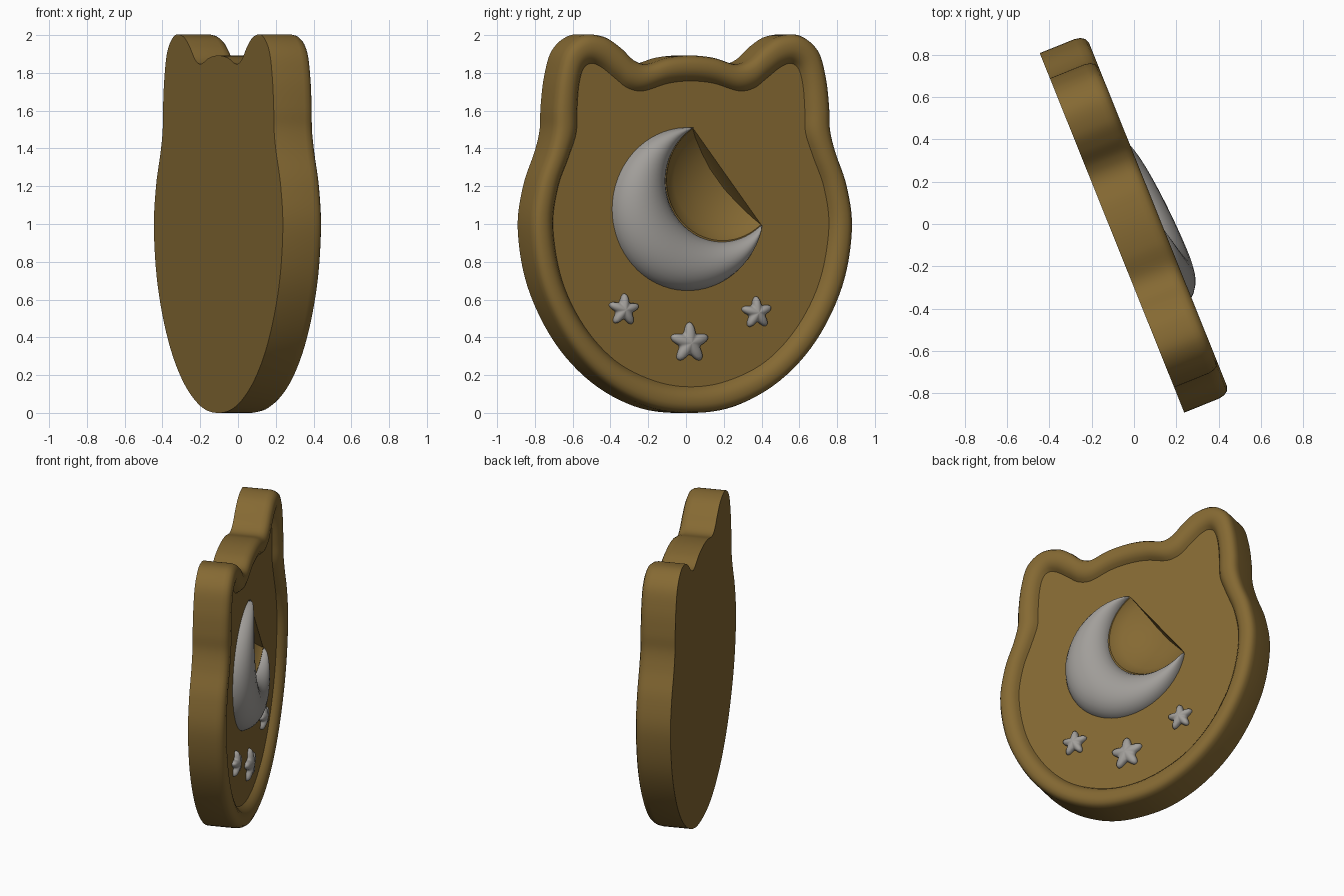
import bpy, bmesh, math
from mathutils import Vector

if "Cube" in bpy.data.objects:
    bpy.data.objects.remove(bpy.data.objects["Cube"])

TURN = math.radians(21.9)
C, S = math.cos(TURN), math.sin(TURN)


def place(u, z, w):
    """Plaque space (u sideways, z up, w out of the face) to world space."""
    return Vector((-S * u + C * w, C * u + S * w, z))


def material(name, colour):
    m = bpy.data.materials.new(name)
    m.diffuse_color = (*colour, 1)
    m.use_nodes = True
    m.node_tree.nodes["Principled BSDF"].inputs["Base Color"].default_value = m.diffuse_color
    return m


BROWN = material("warm brown", (0.235, 0.142, 0.033))
GREY = material("soft grey", (0.36, 0.345, 0.325))


def loft(name, rings, mat, angle=35):
    """Skin closed rings of (u, z, w) points and cap both ends."""
    bm = bmesh.new()
    rows = [[bm.verts.new(place(*p)) for p in ring] for ring in rings]
    n = len(rows[0])
    for a, b in zip(rows, rows[1:]):
        for i in range(n):
            j = (i + 1) % n
            bm.faces.new((a[i], a[j], b[j], b[i]))
    bm.faces.new(rows[0][::-1])
    bm.faces.new(rows[-1])
    bmesh.ops.remove_doubles(bm, verts=bm.verts[:], dist=0.0002)
    bmesh.ops.recalc_face_normals(bm, faces=bm.faces[:])
    me = bpy.data.meshes.new(name)
    bm.to_mesh(me)
    bm.free()
    ob = bpy.data.objects.new(name, me)
    bpy.context.collection.objects.link(ob)
    me.materials.append(mat)
    smooth(ob, angle)
    return ob


def smooth(ob, angle):
    bpy.ops.object.select_all(action='DESELECT')
    bpy.context.view_layer.objects.active = ob
    ob.select_set(True)
    bpy.ops.object.shade_smooth_by_angle(angle=math.radians(angle))


def mirrored_curve(half, steps=6):
    """Smooth closed outline through half a profile and its mirror image."""
    pts = half + [(-x, z) for x, z in half[-2:0:-1]]
    pts = [Vector(p) for p in pts]
    n, out = len(pts), []
    for i in range(n):
        a, b, c, d = (pts[(i + k) % n] for k in (-1, 0, 1, 2))
        for s in range(steps):
            t = s / steps
            out.append(0.5 * (2 * b + (c - a) * t + (2 * a - 5 * b + 4 * c - d) * t ** 2
                              + (3 * b - a - 3 * c + d) * t ** 3))
    return out


# Eared plaque: outer edge and matching inner edge of the raised rim
outer = mirrored_curve([
    (0, 0), (.25, .035), (.5, .165), (.71, .38), (.86, .67), (.915, .97), (.885, 1.2),
    (.82, 1.38), (.79, 1.5), (.785, 1.62), (.765, 1.78), (.72, 1.92), (.62, 1.998),
    (.5, 1.992), (.41, 1.94), (.33, 1.87), (.25, 1.847), (.13, 1.88), (0, 1.892)])
inner = mirrored_curve([
    (0, .138), (.21, .17), (.43, .275), (.61, .46), (.735, .70), (.787, .98), (.76, 1.19),
    (.70, 1.35), (.655, 1.48), (.65, 1.6), (.64, 1.73), (.615, 1.82), (.57, 1.85),
    (.51, 1.83), (.43, 1.77), (.36, 1.72), (.27, 1.705), (.13, 1.745), (0, 1.757)])
rim = [(0, -.112), (0, .065), (.04, .092), (.14, .112), (.32, .122), (.55, .122),
       (.75, .112), (.9, .092), (1, .07)]
plaque = loft("eared_plaque",
              [[(*o.lerp(i, s), w) for o, i in zip(outer, inner)] for s, w in rim], BROWN)

# Crescent: two arcs that share their tips
TIP_A, TIP_B = Vector((.01, 1.51)), Vector((.402, .995))


def arc(centre, count):
    a, b = TIP_A - centre, TIP_B - centre
    t0 = math.atan2(a.y, a.x)
    t1 = math.atan2(b.y, b.x) % math.tau
    out = []
    for i in range(count + 1):
        f = i / count
        t, r = t0 + (t1 - t0) * f, a.length + (b.length - a.length) * f
        out.append(centre + Vector((math.cos(t), math.sin(t))) * r)
    return out


N = 48
big, small = arc(Vector((-.02, 1.075)), N), arc(Vector((.182, 1.232)), N)

# Hollow between the crescent's tips
focus = Vector((.19, 1.235))
hollow = loft("hollow_cutter",
              [[(*focus.lerp(p, s), w) for p in small]
               for s, w in ((1, .078), (.97, .06), (.8, .02), (.5, -.02), (.2, -.04))], BROWN)
cut = plaque.modifiers.new("hollow", 'BOOLEAN')
cut.operation, cut.solver, cut.object = 'DIFFERENCE', 'EXACT', hollow
bpy.context.view_layer.objects.active = plaque
bpy.ops.object.modifier_apply(modifier="hollow")
bpy.data.objects.remove(hollow)
smooth(plaque, 35)

rings = []
for k, (o, i) in enumerate(zip(big, small)):
    fat = math.sin(math.pi * k / N) ** 0.6 if 0 < k < N else 0
    mid, half = (o + i) / 2, (o - i) / 2
    rings.append([(*(mid + half * math.cos(a)), .08 - .04 * fat + .147 * fat * math.sin(a))
                  for a in (math.tau * j / 24 for j in range(24))])
loft("crescent", rings, GREY, 60)

# Three puffy stars
for name, u, z, size, tilt in (("star_left", -.385, .545, .087, 0.05),
                               ("star_middle", -.01, .37, .11, 0),
                               ("star_right", .373, .53, .087, -.05)):
    star = []
    for j in range(60):
        a = math.tau * j / 60
        r = size * (.56 + .44 * ((1 + math.cos(5 * a)) / 2) ** 1.2)
        star.append((r * math.sin(a + tilt), r * math.cos(a + tilt)))
    loft(name, [[(u + x * s, z + y * s, w) for x, y in star]
                for s, w in ((1, .06), (1, .078), (.94, .09), (.8, .098), (.5, .106), (.1, .111))],
         GREY, 60)
